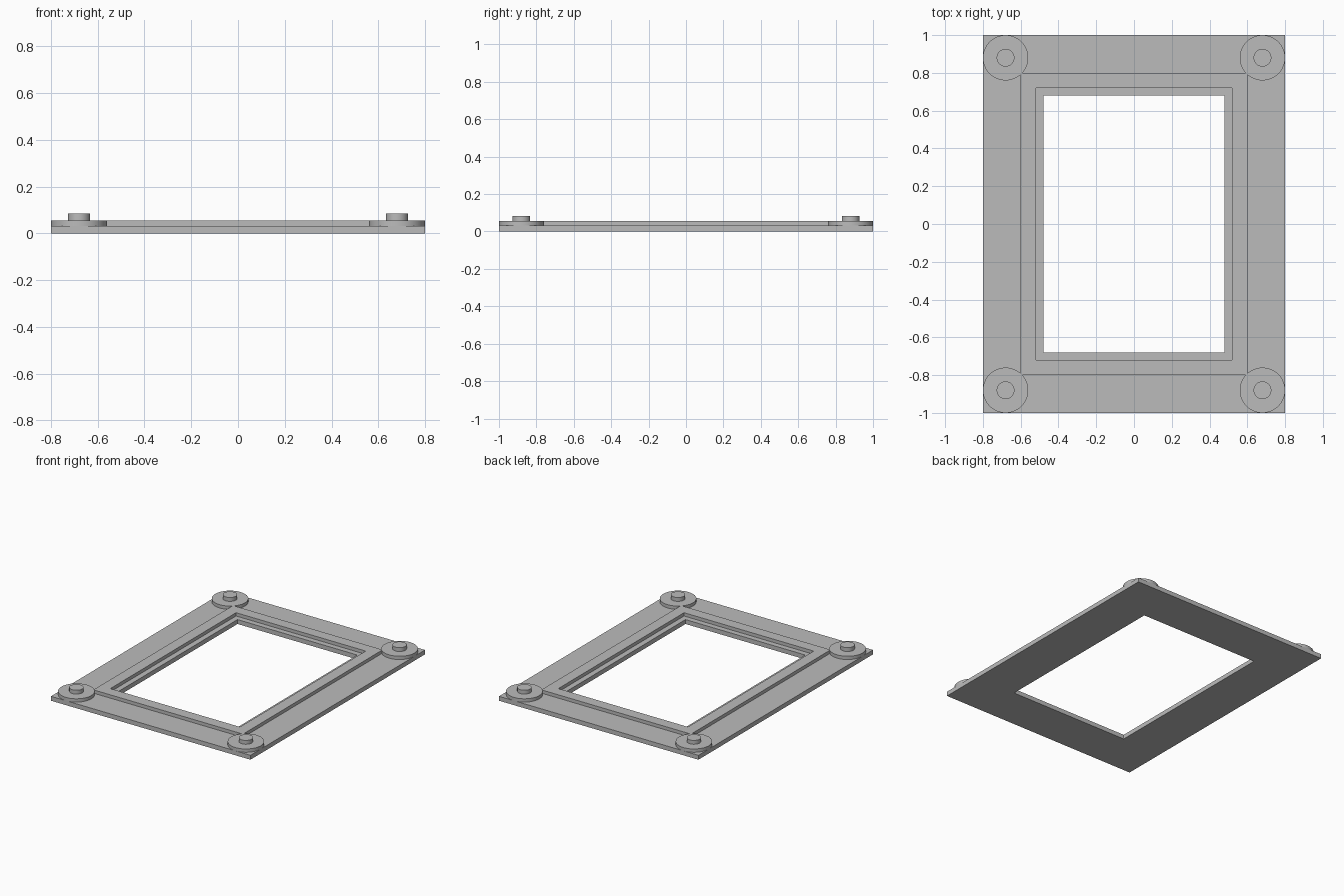
import bpy
import bmesh

cube = bpy.data.objects.get("Cube")
if cube:
    bpy.data.objects.remove(cube, do_unlink=True)

# Single grey finish
GREY = (0.5, 0.5, 0.5, 1.0)
grey = bpy.data.materials.new("plain grey")
grey.use_nodes = True
grey.diffuse_color = GREY
grey.node_tree.nodes["Principled BSDF"].inputs["Base Color"].default_value = GREY

PLATE_TOP, RIM_TOP, STUD_TOP = 0.032, 0.056, 0.084


def rectangular_frame(name, outer, inner, z0, z1):
    """Closed rectangular ring; outer and inner are (half width, half depth)."""
    bm = bmesh.new()
    corners = [(-1, -1), (1, -1), (1, 1), (-1, 1)]

    def loop(size, z):
        return [bm.verts.new((sx * size[0], sy * size[1], z)) for sx, sy in corners]

    loops = [loop(outer, z0), loop(outer, z1), loop(inner, z1), loop(inner, z0)]
    for a, b in zip(loops, loops[1:] + loops[:1]):
        for i in range(4):
            j = (i + 1) % 4
            bm.faces.new((a[i], a[j], b[j], b[i]))
    bmesh.ops.recalc_face_normals(bm, faces=bm.faces)
    mesh = bpy.data.meshes.new(name)
    bm.to_mesh(mesh)
    bm.free()
    mesh.materials.append(grey)
    obj = bpy.data.objects.new(name, mesh)
    bpy.context.collection.objects.link(obj)
    return obj


def disc(name, x, y, radius, z0, z1):
    bpy.ops.mesh.primitive_cylinder_add(
        vertices=64, radius=radius, depth=z1 - z0, location=(x, y, (z0 + z1) / 2))
    obj = bpy.context.object
    obj.name = name
    obj.data.materials.append(grey)
    bpy.ops.object.shade_smooth_by_angle()
    return obj


# Flat base plate with the window opening
rectangular_frame("base_plate", (0.8, 1.0), (0.48, 0.68), 0, PLATE_TOP)

# Raised rim set back from the opening, leaving a narrow ledge
rectangular_frame("raised_rim", (0.6, 0.8), (0.52, 0.72), PLATE_TOP, RIM_TOP)

# Corner washers with small studs
for side, sx in (("left", 1), ("right", -1)):
    for end, sy in (("front", -1), ("back", 1)):
        x, y = sx * 0.68, sy * 0.88
        disc(f"{end}_{side}_washer", x, y, 0.12, PLATE_TOP, RIM_TOP)
        disc(f"{end}_{side}_stud", x, y, 0.047, RIM_TOP, STUD_TOP)
